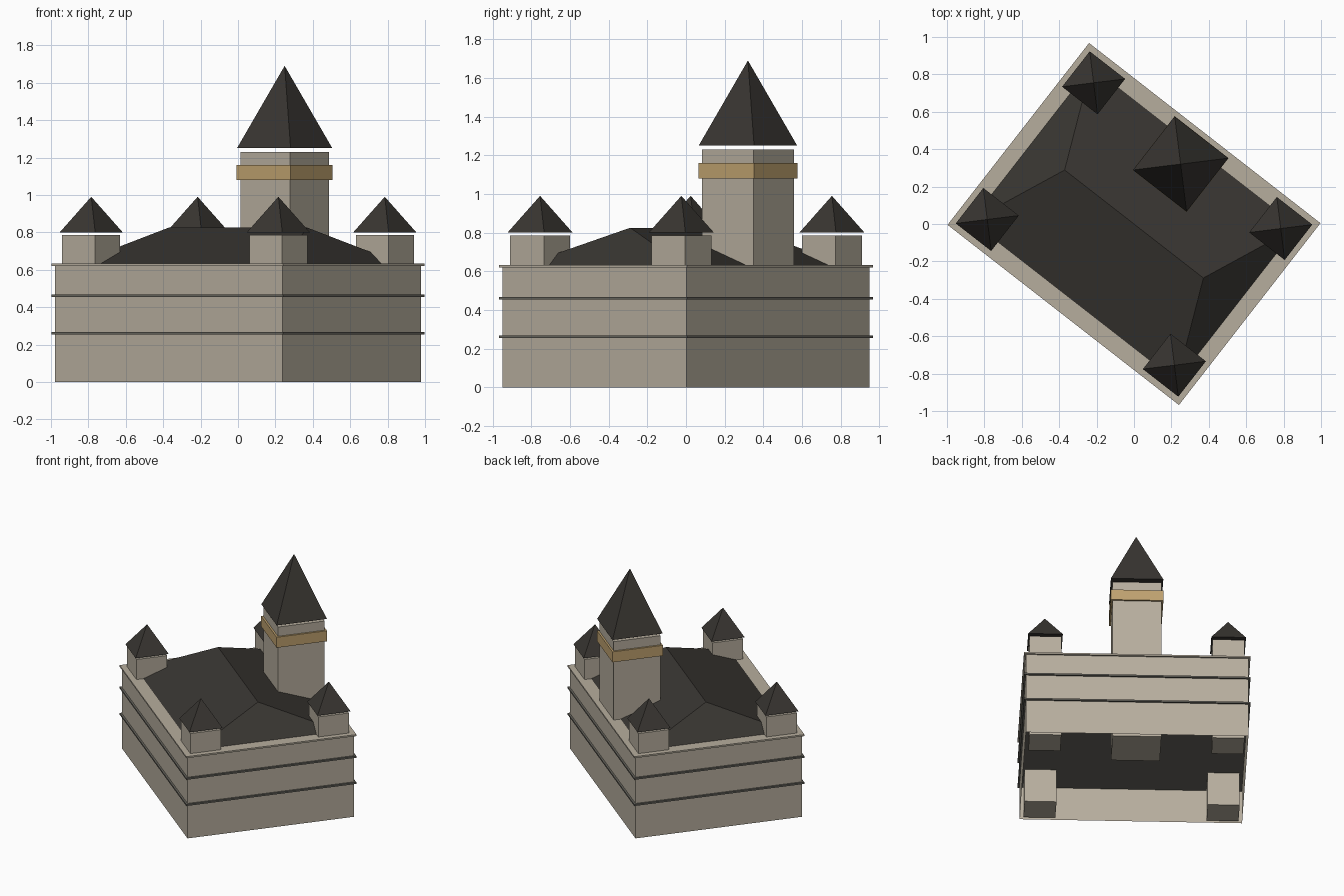
import bpy, bmesh
from math import radians
from mathutils import Matrix

if "Cube" in bpy.data.objects:
    bpy.data.objects.remove(bpy.data.objects["Cube"])

TURN = Matrix.Rotation(radians(-37.9), 4, 'Z')   # whole building is turned on the plan


def material(name, r, g, b):
    m = bpy.data.materials.new(name)
    m.diffuse_color = (r, g, b, 1)
    m.use_nodes = True
    m.node_tree.nodes["Principled BSDF"].inputs["Base Color"].default_value = m.diffuse_color
    return m


STONE = material("stone", 0.47, 0.42, 0.34)
SLATE = material("slate", 0.04, 0.036, 0.031)
SLAB = material("dark_stone", 0.14, 0.135, 0.115)
GOLD = material("ochre", 0.52, 0.36, 0.16)


def finish(name, bm, mat):
    bmesh.ops.recalc_face_normals(bm, faces=bm.faces)
    mesh = bpy.data.meshes.new(name)
    bm.to_mesh(mesh)
    bm.free()
    mesh.materials.append(mat)
    ob = bpy.data.objects.new(name, mesh)
    ob.matrix_world = TURN
    bpy.context.collection.objects.link(ob)
    return ob


def box(name, u, v, su, sv, z0, z1, mat, open_ends=False):
    bm = bmesh.new()
    bmesh.ops.create_cube(bm, size=1, matrix=Matrix.Translation((u, v, (z0 + z1) / 2))
                          @ Matrix.Diagonal((su, sv, z1 - z0, 1)))
    if open_ends:
        bm.normal_update()
        caps = [f for f in bm.faces if abs(f.normal.z) > 0.9]
        bmesh.ops.delete(bm, geom=caps, context='FACES_ONLY')
    return finish(name, bm, mat)


def hip_roof(name, u, v, su, sv, ridge, z0, z1, mat):
    # rectangular base rising to a ridge, or to a point when ridge is 0
    bm = bmesh.new()
    a, b, c, d = [bm.verts.new((u + i * su / 2, v + j * sv / 2, z0))
                  for i, j in ((-1, -1), (1, -1), (1, 1), (-1, 1))]
    p = bm.verts.new((u - ridge / 2, v, z1))
    q = bm.verts.new((u + ridge / 2, v, z1)) if ridge else p
    for f in ((a, b, q, p), (b, c, q), (c, d, p, q), (d, a, p), (d, c, b, a)):
        bm.faces.new(list(dict.fromkeys(f)))
    return finish(name, bm, mat)


# Main block, open underneath, with floor slabs showing as string courses
box("walls", 0, 0, 1.54, 1.205, 0, 0.62, STONE, open_ends=True)
for i, z in enumerate((0.255, 0.455)):
    box(f"string_course_{i + 1}", 0, 0, 1.568, 1.232, z, z + 0.012, SLAB)
box("cornice", 0, 0, 1.568, 1.232, 0.62, 0.632, STONE)
hip_roof("main_roof", 0, 0, 1.40, 1.06, 0.94, 0.63, 0.825, SLATE)

# Corner turrets
for i in (-1, 1):
    for j in (-1, 1):
        tag = ("left" if i < 0 else "right") + ("_front" if j < 0 else "_back")
        u, v = i * 0.634, j * 0.463
        box("turret_" + tag, u, v, 0.221, 0.221, 0, 0.785, STONE)
        hip_roof("turret_roof_" + tag, u, v, 0.24, 0.24, 0, 0.80, 0.99, SLATE)

# Tall tower at the back with ochre band
box("tower", 0, 0.406, 0.338, 0.338, 0, 1.23, STONE)
box("tower_band", 0, 0.406, 0.365, 0.365, 1.08, 1.16, GOLD)
hip_roof("tower_roof", 0, 0.406, 0.363, 0.363, 0, 1.25, 1.69, SLATE)
